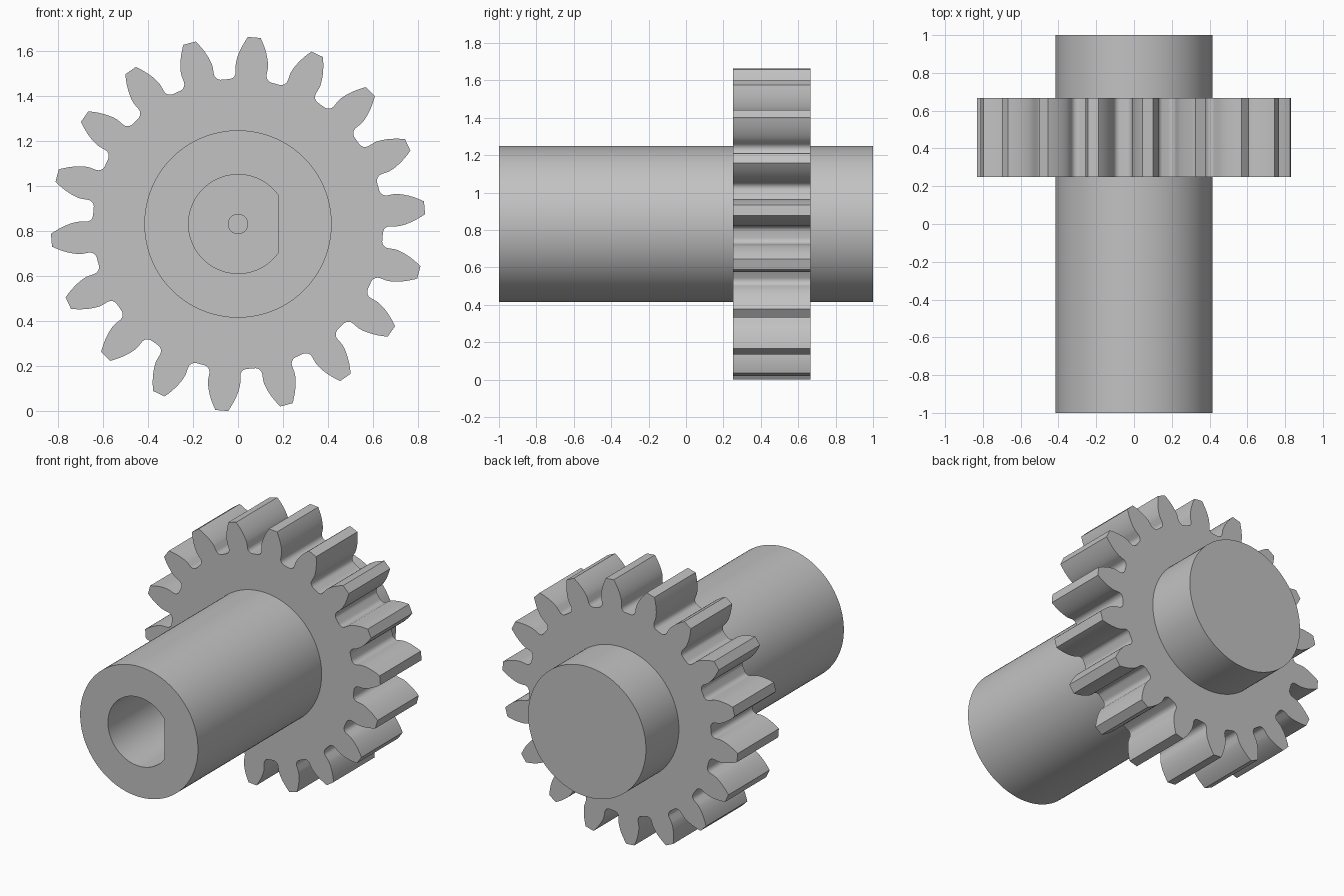
import bpy, bmesh
from math import pi, sin, cos, tan, acos, asin, atan2, sqrt, radians

cube = bpy.data.objects.get("Cube")
if cube:
    bpy.data.objects.remove(cube, do_unlink=True)

AXIS_Z = 0.832
SHAFT_R = 0.4167
BORE_R, BORE_FLAT, BORE_END = 0.22, 0.18, 0.667
PILOT_R, PILOT_END = 0.043, 0.75
TEETH, MODULE = 18, 1 / 12
PHASE = radians(5)

steel = bpy.data.materials.new("grey steel")
steel.use_nodes = True
steel.diffuse_color = (0.54, 0.54, 0.54, 1)
steel.node_tree.nodes["Principled BSDF"].inputs["Base Color"].default_value = (0.54, 0.54, 0.54, 1)


def loft(name, loops, closed=False):
    """Skin equal-length loops of (radius, angle) placed along y."""
    bm = bmesh.new()
    rings = [[bm.verts.new((r * cos(a), y, AXIS_Z + r * sin(a))) for r, a in pts]
             for y, pts in loops]
    pairs = list(zip(rings, rings[1:]))
    if closed:
        pairs.append((rings[-1], rings[0]))
    else:
        bm.faces.new(rings[0])
        bm.faces.new(rings[-1])
    for p, q in pairs:
        n = len(p)
        for i in range(n):
            j = (i + 1) % n
            bm.faces.new((p[i], p[j], q[j], q[i]))
    bmesh.ops.remove_doubles(bm, verts=bm.verts, dist=1e-5)
    bmesh.ops.recalc_face_normals(bm, faces=bm.faces)
    mesh = bpy.data.meshes.new(name)
    bm.to_mesh(mesh)
    bm.free()
    mesh.materials.append(steel)
    obj = bpy.data.objects.new(name, mesh)
    bpy.context.collection.objects.link(obj)
    bpy.ops.object.select_all(action='DESELECT')
    obj.select_set(True)
    bpy.context.view_layer.objects.active = obj
    bpy.ops.object.shade_smooth_by_angle(angle=radians(30))
    return obj


# Shaft with a blind D-shaped bore and a small pilot hole at its end
corner = acos(BORE_FLAT / BORE_R)
flat_angles = [-corner + 2 * corner * i / 24 for i in range(24)]
arc_angles = [corner + 2 * (pi - corner) * i / 96 for i in range(96)]
angles = flat_angles + arc_angles


def circle(r):
    return [(r, a) for a in angles]


d_bore = [(BORE_FLAT / cos(a), a) for a in flat_angles] + [(BORE_R, a) for a in arc_angles]
loft("shaft", [(1, circle(SHAFT_R)), (-1, circle(SHAFT_R)), (-1, d_bore),
               (BORE_END, d_bore), (BORE_END, circle(PILOT_R)), (PILOT_END, circle(PILOT_R))])

# Involute tooth: half profile from the tip centre to the middle of the gap
pitch_r = TEETH * MODULE / 2
tip_r, root_r = pitch_r + MODULE, pitch_r - 1.25 * MODULE
pressure = radians(20)
base_r = pitch_r * cos(pressure)
base_half = pi / (2 * TEETH) + tan(pressure) - pressure
half = []
for i in range(13):
    r = tip_r + (base_r - tip_r) * i / 12
    a = acos(min(1, base_r / r))
    half.append((r, base_half - (tan(a) - a)))

# Root fillet
fillet = 0.38 * MODULE
centre_r = root_r + fillet
centre_a = base_half + asin(fillet / centre_r)
start = pi / 2 + asin(fillet / centre_r)
for i in range(9):
    t = start + (pi - start) * i / 8
    x, y = centre_r + fillet * cos(t), -fillet * sin(t)
    half.append((sqrt(x * x + y * y), centre_a + atan2(y, x)))

tooth = [(r, -a) for r, a in reversed(half)] + half
outline = [(r, a + PHASE + k * 2 * pi / TEETH) for k in range(TEETH) for r, a in tooth]
hub = [(SHAFT_R - 0.01, a) for r, a in outline]

# Toothed ring around the shaft
FRONT, BACK = 0.25, 0.6667
loft("gear_ring", [(FRONT, hub), (FRONT, outline), (BACK, outline), (BACK, hub)], closed=True)
